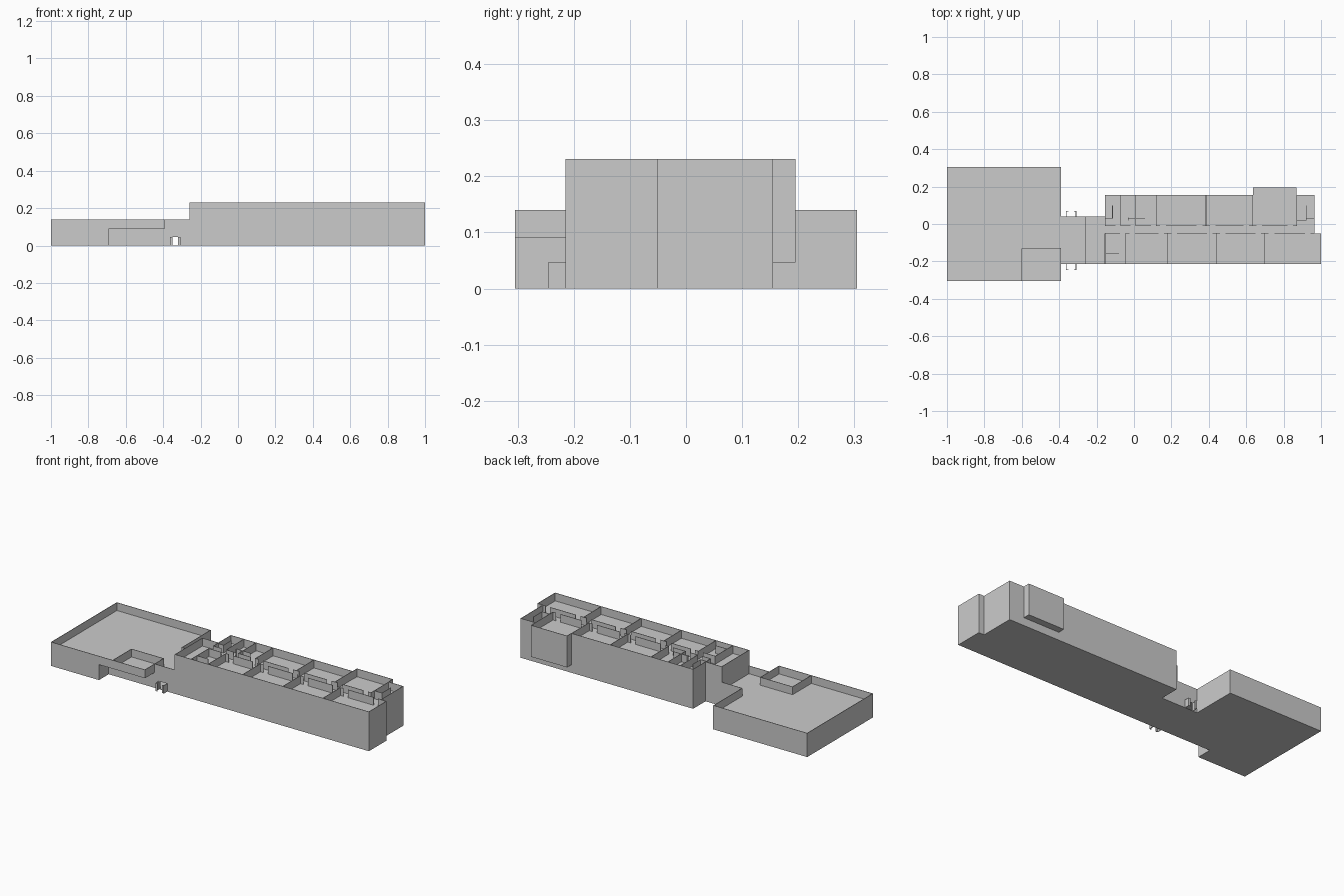
import bpy, bmesh
from mathutils import Matrix, Vector

if "Cube" in bpy.data.objects:
    bpy.data.objects.remove(bpy.data.objects["Cube"])

T = 0.003                      # wall and slab thickness
S = 0.0465                     # storey height
TOP, GYM = 0.231, 0.14         # wall tops of tower and hall
ROOF, DECK = TOP - S, GYM - S  # visible floor levels


def build(name, boxes):
    """One object made of axis-aligned boxes (x0, x1, y0, y1, z0, z1)."""
    bm = bmesh.new()
    for x0, x1, y0, y1, z0, z1 in boxes:
        size = Vector((x1 - x0, y1 - y0, z1 - z0))
        mid = Vector((x0 + x1, y0 + y1, z0 + z1)) / 2
        bmesh.ops.create_cube(bm, size=1, matrix=Matrix.Translation(mid) @ Matrix.Diagonal(size.to_4d()))
    me = bpy.data.meshes.new(name)
    bm.to_mesh(me)
    bm.free()
    ob = bpy.data.objects.new(name, me)
    bpy.context.collection.objects.link(ob)
    return ob


def wx(y, x0, x1, z0, z1):     # wall running along x
    return (x0, x1, y - T / 2, y + T / 2, z0, z1)


def wy(x, y0, y1, z0, z1):     # wall running along y
    return (x - T / 2, x + T / 2, y0, y1, z0, z1)


def slab(x0, x1, y0, y1, z):   # floor with its top at z
    return (x0, x1, y0, y1, z - T, z)


# Low hall: outer walls, recessed front corner under the overhang
build("hall_walls", [
    wy(-0.9985, -0.305, 0.305, 0, GYM),
    wx(0.3035, -1, -0.39, 0, GYM),
    wx(-0.3035, -1, -0.69, 0, GYM),
    wx(-0.3035, -0.69, -0.39, DECK - T, GYM),
    wy(-0.69, -0.305, -0.215, 0, DECK),
    wx(-0.2135, -0.69, -0.39, 0, DECK),
    wy(-0.3915, 0.04, 0.305, 0, GYM),
])
build("hall_corner_room", [
    wy(-0.60, -0.305, -0.13, DECK, GYM),
    wx(-0.13, -0.60, -0.39, DECK, GYM),
    wy(-0.3915, -0.305, -0.13, DECK - T, GYM),
])
build("hall_floors", [
    slab(-1, -0.39, -0.305, 0.305, DECK),
    slab(-1, -0.69, -0.305, 0.305, T),
    slab(-0.69, -0.39, -0.215, 0.305, T),
])

# Link corridor with a see-through doorway on both sides
link = [slab(-0.39, -0.26, -0.215, 0.04, DECK), slab(-0.39, -0.26, -0.215, 0.04, T)]
for y in (-0.2135, 0.0385):
    link += [wx(y, -0.39, -0.355, 0, GYM), wx(y, -0.318, -0.26, 0, GYM), wx(y, -0.355, -0.318, S, GYM)]
build("link_corridor", link)

# Small porch screens outside both doorways
for name, y, d in (("front_porch", -0.215, -1), ("back_porch", 0.04, 1)):
    parts = []
    a, b = sorted((y, y + d * 0.03))
    for x, e in ((-0.362, 1), (-0.310, -1)):
        parts.append(wy(x, a, b, 0, S))
        parts.append(wx(y + d * 0.029, min(x, x + e * 0.011), max(x, x + e * 0.011), 0, S))
    build(name, parts)

# Tower outer walls
build("tower_outer_walls", [
    wx(-0.2135, -0.26, 1, 0, TOP),
    wy(0.9985, -0.215, -0.05, 0, TOP),
    wx(-0.0515, 0.965, 1, 0, TOP),
    wy(0.9635, -0.05, 0.155, 0, TOP),
    wx(0.1535, -0.155, 0.635, 0, TOP),
    wx(0.1535, 0.635, 0.87, 0, S),
    wx(0.1535, 0.87, 0.965, 0, TOP),
    wy(-0.1535, 0.04, 0.155, 0, TOP),
    wx(0.0385, -0.26, -0.155, 0, TOP),
    wy(-0.2585, -0.215, 0.04, DECK, TOP),
])

# Projecting bay at the back, raised one storey
build("rear_bay", [
    wx(0.1935, 0.635, 0.87, S, TOP),
    wy(0.6365, 0.155, 0.195, S, TOP),
    wy(0.8685, 0.155, 0.195, S, TOP),
    slab(0.635, 0.87, 0.15, 0.195, S + T),
    slab(0.635, 0.87, 0.15, 0.195, ROOF),
])

# Tower floors: base, hidden storeys, and the top one with stair openings
floors = []
for z in (T, S, 2 * S, 3 * S):
    floors += [slab(-0.26, 1, -0.215, -0.05, z), slab(-0.155, 0.965, -0.05, 0.155, z),
               slab(-0.26, -0.155, -0.05, 0.04, z)]
floors += [
    slab(-0.26, -0.155, -0.215, 0.04, ROOF),
    slab(-0.155, -0.08, -0.16, -0.05, ROOF),
    slab(-0.08, 1, -0.215, -0.05, ROOF),
    slab(-0.155, 0.92, -0.05, 0.03, ROOF),
    slab(-0.115, 0.92, 0.03, 0.155, ROOF),
    slab(-0.155, -0.115, 0.11, 0.155, ROOF),
    slab(0.92, 0.965, -0.05, 0.03, ROOF),
    slab(0.92, 0.965, 0.11, 0.155, ROOF),
]
build("tower_floors", floors)

# Stair flights going down one storey
N = 6
steps = []
for i in range(N):
    z = ROOF - S * (i + 1) / (N + 1)
    y0, dy = 0.11 - 0.08 * (i + 1) / N, 0.08 / N
    for x0, x1 in ((-0.155, -0.115), (0.92, 0.963)):
        steps.append((x0, x1, y0, y0 + dy, ROOF - S, z))
    x = -0.08 - 0.075 * (i + 1) / N
    steps.append((x, x + 0.075 / N, -0.213, -0.16, ROOF - S, z))
build("stairs", steps)

# Room partitions on the top storey
front_x = [-0.155, -0.045, 0.18, 0.44, 0.70]
back_x = [-0.07, 0.01, 0.12, 0.385, 0.635, 0.87]
rooms = [wy(x, -0.215, -0.05, ROOF, TOP) for x in front_x]
rooms += [wy(x, -0.01, 0.155, ROOF, TOP) for x in back_x]
rooms += [
    wx(-0.16, -0.155, -0.08, ROOF, TOP),
    wy(-0.115, 0.03, 0.10, ROOF, TOP),
    wx(0.03, -0.145, -0.115, ROOF, TOP),
    wy(-0.03, 0.02, 0.035, ROOF, TOP),
    wx(0.03, -0.03, 0.06, ROOF, TOP),
    wy(0.92, 0.02, 0.10, ROOF, TOP),
    wx(0.02, 0.87, 0.92, ROOF, TOP),
    wy(-0.1535, -0.01, 0.04, ROOF, TOP),
]
build("room_partitions", rooms)

# Hallway walls with a door gap near both ends of each room
hall = []
for y, xs in ((-0.05, front_x + [0.965]), (-0.01, [-0.155] + back_x)):
    for a, b in zip(xs, xs[1:]):
        if b - a < 0.13:
            hall.append(wx(y, a, b - 0.03, ROOF, TOP))
        else:
            hall += [wx(y, a, a + 0.02, ROOF, TOP), wx(y, a + 0.05, b - 0.05, ROOF, TOP),
                     wx(y, b - 0.02, b, ROOF, TOP)]
build("hallway_walls", hall)
